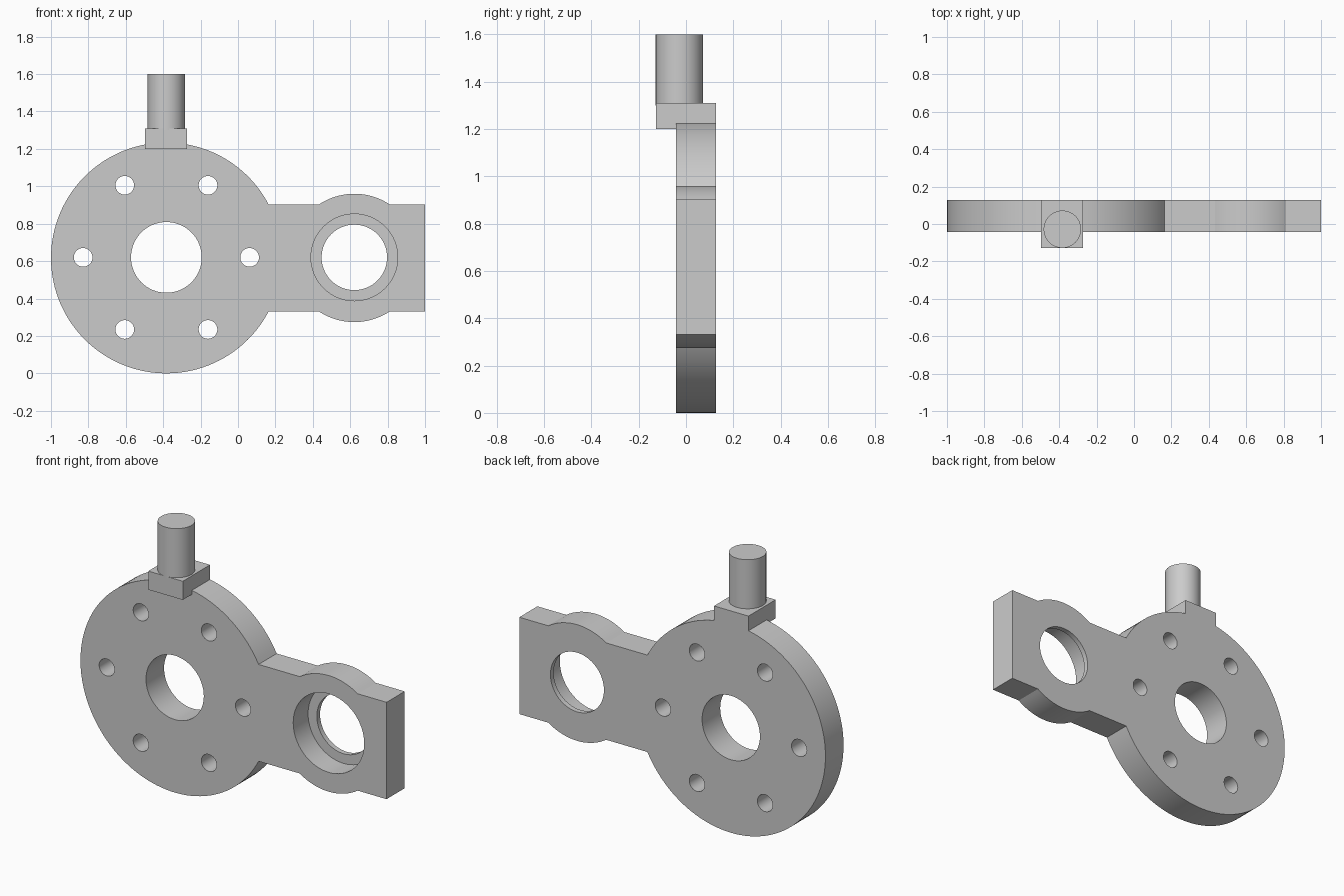
import bpy, bmesh
from math import sin, cos, asin, pi, radians
from mathutils import Matrix

cube = bpy.data.objects.get("Cube")
if cube:
    bpy.data.objects.remove(cube, do_unlink=True)

FRONT, BACK = -0.042, 0.127          # plate faces along y
MID = 0.617                          # height of the plate's axis
DISC_X, DISC_R = -0.383, 0.617
BOSS_X, BOSS_R = 0.622, 0.343
ARM_HALF = 0.286
LIP = 0.03                           # thin ledge at the back of the counterbore

grey = bpy.data.materials.new("plain grey")
grey.use_nodes = True
grey.diffuse_color = (0.6, 0.6, 0.6, 1)
grey.node_tree.nodes["Principled BSDF"].inputs["Base Color"].default_value = (0.6, 0.6, 0.6, 1)


def make_object(name, bm):
    bmesh.ops.recalc_face_normals(bm, faces=bm.faces)
    mesh = bpy.data.meshes.new(name)
    bm.to_mesh(mesh)
    bm.free()
    mesh.materials.append(grey)
    obj = bpy.data.objects.new(name, mesh)
    bpy.context.collection.objects.link(obj)
    return obj


def arc(x, r, start, end, steps):
    angles = [start + (end - start) * i / steps for i in range(steps + 1)]
    return [(x + r * cos(a), MID + r * sin(a)) for a in angles]


def extrude_outline(name, points, y0, y1):
    bm = bmesh.new()
    face = bm.faces.new([bm.verts.new((x, y0, z)) for x, z in points])
    new = bmesh.ops.extrude_face_region(bm, geom=[face])["geom"]
    verts = [v for v in new if isinstance(v, bmesh.types.BMVert)]
    bmesh.ops.translate(bm, verts=verts, vec=(0, y1 - y0, 0))
    return make_object(name, bm)


def cylinder_y(name, x, z, r, y0, y1, sides=64):
    bm = bmesh.new()
    place = Matrix.Translation((x, (y0 + y1) / 2, z)) @ Matrix.Rotation(pi / 2, 4, "X")
    bmesh.ops.create_cone(bm, cap_ends=True, segments=sides, radius1=r, radius2=r,
                          depth=y1 - y0, matrix=place)
    return make_object(name, bm)


def combine(target, other, operation):
    bpy.context.view_layer.objects.active = target
    mod = target.modifiers.new(operation.lower(), "BOOLEAN")
    mod.operation, mod.solver, mod.object = operation, "EXACT", other
    bpy.ops.object.modifier_apply(modifier=mod.name)
    bpy.data.objects.remove(other, do_unlink=True)


def smooth(obj):
    bpy.ops.object.select_all(action="DESELECT")
    obj.select_set(True)
    bpy.context.view_layer.objects.active = obj
    bpy.ops.object.shade_smooth_by_angle(angle=radians(20))


# Plate outline: large disc, straight arm, rounded boss above and below the arm
neck = asin(ARM_HALF / DISC_R)
bulge = asin(ARM_HALF / BOSS_R)
outline = arc(DISC_X, DISC_R, neck, 2 * pi - neck, 104)
outline += arc(BOSS_X, BOSS_R, pi + bulge, 2 * pi - bulge, 20)
outline += [(1, MID - ARM_HALF), (1, MID + ARM_HALF)]
outline += arc(BOSS_X, BOSS_R, bulge, pi - bulge, 20)
plate = extrude_outline("flange_plate", outline, FRONT, BACK)

# Square pad on the disc's rim, overhanging the front
pad = [(-0.497, 1.2), (-0.272, 1.2), (-0.272, 1.31), (-0.497, 1.31)]
combine(plate, extrude_outline("rim_pad", pad, -0.127, BACK), "UNION")

# Central bore, ring of bolt holes, and the stepped bore in the arm
through = (FRONT - 0.1, BACK + 0.1)
combine(plate, cylinder_y("bore_cutter", DISC_X, MID + 0.003, 0.189, *through), "DIFFERENCE")
for i in range(6):
    a = i * pi / 3
    x, z = DISC_X + 0.445 * cos(a), MID + 0.003 + 0.445 * sin(a)
    combine(plate, cylinder_y("bolt_cutter", x, z, 0.05, *through, 32), "DIFFERENCE")
combine(plate, cylinder_y("arm_cutter", BOSS_X, MID + 0.003, 0.175, *through), "DIFFERENCE")
combine(plate, cylinder_y("counterbore_cutter", BOSS_X, MID + 0.003, 0.232,
                          FRONT - 0.1, BACK - LIP), "DIFFERENCE")
smooth(plate)

# Upright round pin standing on the pad
bm = bmesh.new()
bmesh.ops.create_cone(bm, cap_ends=True, segments=64, radius1=0.1, radius2=0.1, depth=0.3,
                      matrix=Matrix.Translation((-0.383, -0.028, 1.45)))
smooth(make_object("top_pin", bm))
